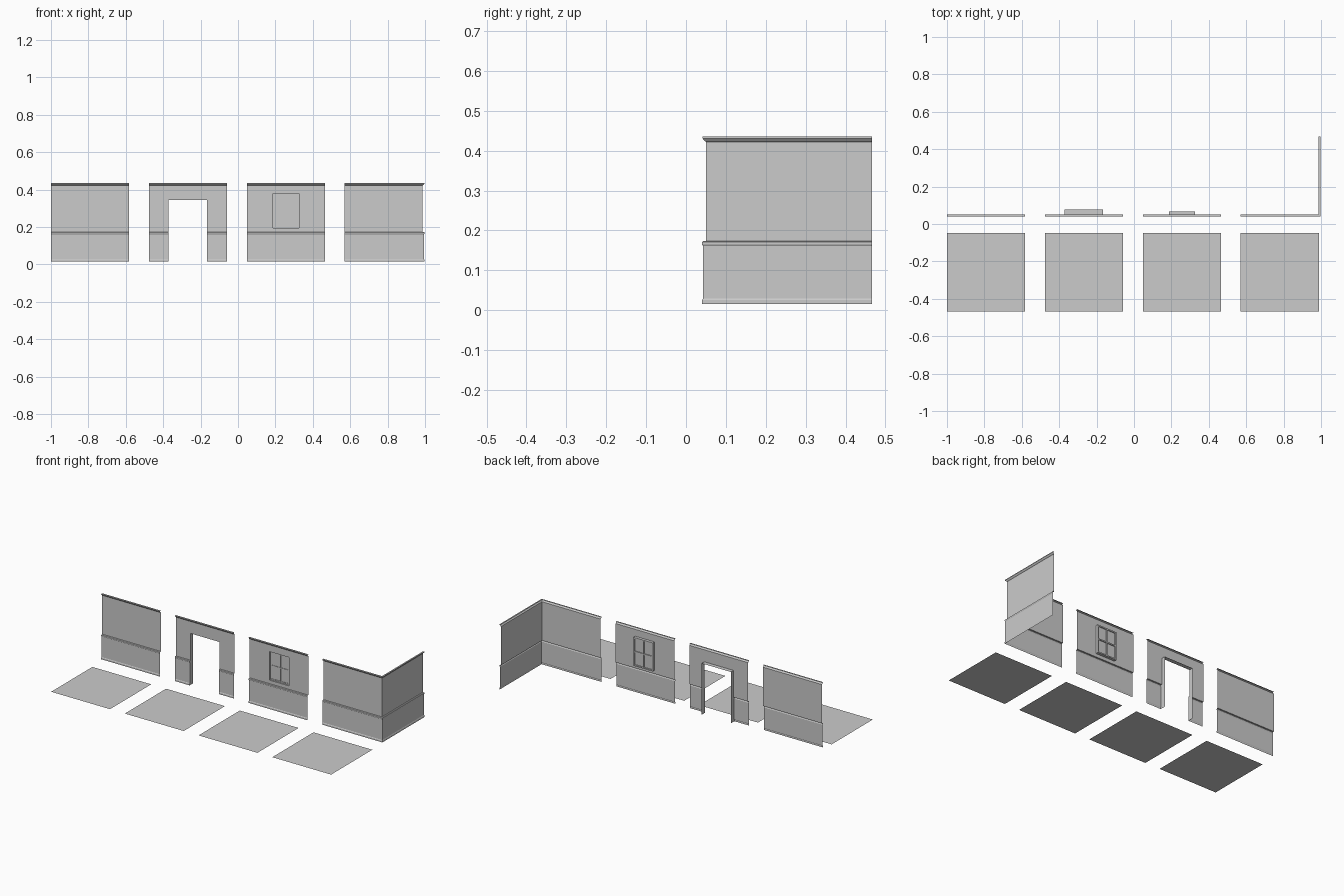
import bpy, bmesh

if "Cube" in bpy.data.objects:
    bpy.data.objects.remove(bpy.data.objects["Cube"])

W = 0.418                                  # module size
XS = [-1 + i * 0.5235 for i in range(4)]   # left edge of each module
WY = 0.05                                  # main wall plane
# wall profile as (outward offset, height): skirting, dado, rail, wall, crown
LOW = [(.0095, .015), (.0095, .025), (.0075, .029), (.0075, .161), (.0095, .164),
       (.0095, .171), (.007, .173), (0, .173)]
CROWN = [(0, .422), (.003, .424), (.009, .431), (.009, .435), (0, .435)]
FULL = LOW + CROWN


def make(name, faces):
    bm = bmesh.new()
    for f in faces:
        bm.faces.new([bm.verts.new(p) for p in f])
    bmesh.ops.remove_doubles(bm, verts=bm.verts, dist=1e-5)
    me = bpy.data.meshes.new(name)
    bm.to_mesh(me)
    bm.free()
    ob = bpy.data.objects.new(name, me)
    bpy.context.collection.objects.link(ob)
    return ob


def sweep(profile, path):
    """Sheet swept along path points (x, y, outward x, outward y)."""
    def pt(s, p):
        return (s[0] + p[0] * s[2], s[1] + p[0] * s[3], p[1])
    return [[pt(a, p), pt(b, p), pt(b, q), pt(a, q)]
            for a, b in zip(path, path[1:]) for p, q in zip(profile, profile[1:])]


def strip(profile, x0, x1):
    return sweep(profile, [(x0, WY, 0, -1), (x1, WY, 0, -1)])


def bar(x0, x1, y0, y1, z0, z1):
    v = [(x, y, z) for x in (x0, x1) for y in (y0, y1) for z in (z0, z1)]
    return [[v[i] for i in f] for f in ((0, 1, 3, 2), (4, 6, 7, 5), (0, 4, 5, 1),
                                        (2, 3, 7, 6), (0, 2, 6, 4), (1, 5, 7, 3))]


# floor tiles
for i, x in enumerate(XS):
    make(f"floor_tile_{i + 1}", [[(x, -.467, 0), (x + W, -.467, 0),
                                  (x + W, -.049, 0), (x, -.049, 0)]])

# plain wall
make("plain_wall", strip(FULL, XS[0], XS[0] + W))

# doorway wall with reveals running backwards
x0, x1 = XS[1], XS[1] + W
a, b, top, back = -.372, -.165, .345, .077
faces = strip(FULL, x0, a) + strip(FULL, b, x1) + strip([(0, top)] + CROWN, a, b)
for x in (a, b):
    jamb = [(x, WY - d, z) for d, z in LOW + [(0, top)]]
    jamb += [(x, back, top), (x, back, .015)]
    faces.append(jamb if x == a else jamb[::-1])
faces.append([(a, WY, top), (a, back, top), (b, back, top), (b, WY, top)])
make("doorway_wall", faces)

# window wall with opening and reveals
x0, x1 = XS[2], XS[2] + W
a, b, lo, hi, back = .188, .326, .195, .378, .066
faces = strip(FULL, x0, a) + strip(FULL, b, x1)
faces += strip(LOW + [(0, lo)], a, b) + strip([(0, hi)] + CROWN, a, b)
ring = [(a, lo), (b, lo), (b, hi), (a, hi)]
for p, q in zip(ring, ring[1:] + ring[:1]):
    faces.append([(p[0], WY, p[1]), (p[0], back, p[1]), (q[0], back, q[1]), (q[0], WY, q[1])])
make("window_wall", faces)

# window pane and glazing bars
g, t, y = .062, .008, (.059, .068)
cx, cz = (a + b) / 2, (lo + hi) / 2
make("window_pane", [[(a, g, lo), (b, g, lo), (b, g, hi), (a, g, hi)]])
bars = []
for l, r in ((a, a + t), (cx - t / 2, cx + t / 2), (b - t, b)):
    bars += bar(l, r, *y, lo, hi)
for l, r in ((lo, lo + t), (cz - t / 2, cz + t / 2), (hi - t, hi)):
    bars += bar(a, b, *y, l, r)
make("window_bars", bars)

# outer corner wall, mitred
cx = XS[3] + W - .001
make("corner_wall", sweep(FULL, [(XS[3], WY, 0, -1), (cx, WY, 1, -1), (cx, .467, 1, 0)]))
